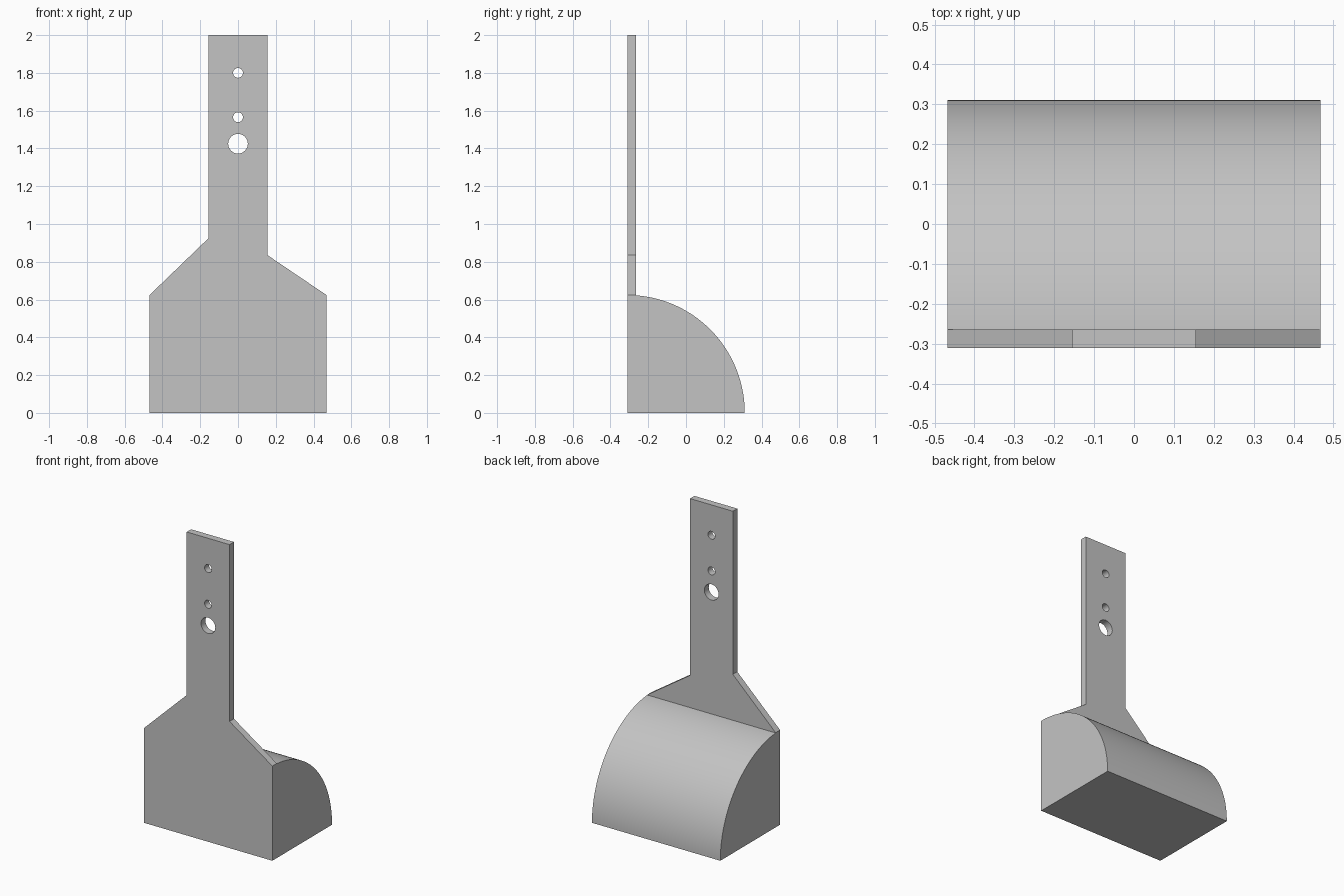
import bpy, bmesh, math
from mathutils import Vector

cube = bpy.data.objects.get("Cube")
if cube:
    bpy.data.objects.remove(cube, do_unlink=True)

HALF, NECK = 0.468, 0.156          # half widths of base and handle
FRONT, BACK, THICK = -0.311, 0.311, 0.046
SHOULDER = 0.624

grey = bpy.data.materials.new("plain grey")
grey.use_nodes = True
colour = (0.55, 0.55, 0.55, 1)
grey.diffuse_color = colour
grey.node_tree.nodes["Principled BSDF"].inputs["Base Color"].default_value = colour


def prism(name, points, sweep):
    """Extrude a closed outline of 3D points along the sweep vector."""
    bm = bmesh.new()
    face = bm.faces.new([bm.verts.new(p) for p in points])
    ext = bmesh.ops.extrude_face_region(bm, geom=[face])
    moved = [v for v in ext["geom"] if isinstance(v, bmesh.types.BMVert)]
    bmesh.ops.translate(bm, verts=moved, vec=Vector(sweep))
    bmesh.ops.recalc_face_normals(bm, faces=bm.faces)
    mesh = bpy.data.meshes.new(name)
    bm.to_mesh(mesh)
    bm.free()
    mesh.materials.append(grey)
    obj = bpy.data.objects.new(name, mesh)
    bpy.context.collection.objects.link(obj)
    return obj


def combine(target, other, operation):
    """Apply a boolean and discard the helper."""
    mod = target.modifiers.new(operation.title(), "BOOLEAN")
    mod.operation, mod.object, mod.solver = operation, other, "EXACT"
    bpy.context.view_layer.objects.active = target
    bpy.ops.object.modifier_apply(modifier=mod.name)
    bpy.data.objects.remove(other, do_unlink=True)


# Flat plate with handle and uneven shoulders
outline = [(-HALF, 0), (HALF, 0), (HALF, SHOULDER), (NECK, 0.835),
           (NECK, 2), (-NECK, 2), (-NECK, 0.925), (-HALF, SHOULDER)]
plate = prism("handle_plate", [(x, FRONT, z) for x, z in outline], (0, THICK, 0))

# Holes through the handle
for z, radius in [(1.8, 0.026), (1.565, 0.026), (1.425, 0.052)]:
    ring = [2 * math.pi * i / 32 for i in range(32)]
    hole = prism("hole_cutter",
                 [(radius * math.cos(a), FRONT - 0.1, z + radius * math.sin(a)) for a in ring],
                 (0, 0.3, 0))
    hole.hide_render = True
    combine(plate, hole, "DIFFERENCE")

# Solid quarter-round block behind the plate
radius = BACK - FRONT
start = FRONT + THICK / 2
first = math.acos((start - FRONT) / radius)
arc = [first * (1 - i / 48) for i in range(49)]
profile = [(start, 0)] + [(FRONT + radius * math.cos(a), SHOULDER * math.sin(a)) for a in arc]
block = prism("quarter_round_block", [(-HALF, y, z) for y, z in profile], (2 * HALF, 0, 0))
combine(plate, block, "UNION")

# Smooth the curved faces, keep the edges crisp
bpy.ops.object.select_all(action="DESELECT")
plate.select_set(True)
bpy.context.view_layer.objects.active = plate
bpy.ops.object.shade_smooth_by_angle(angle=math.radians(30))
